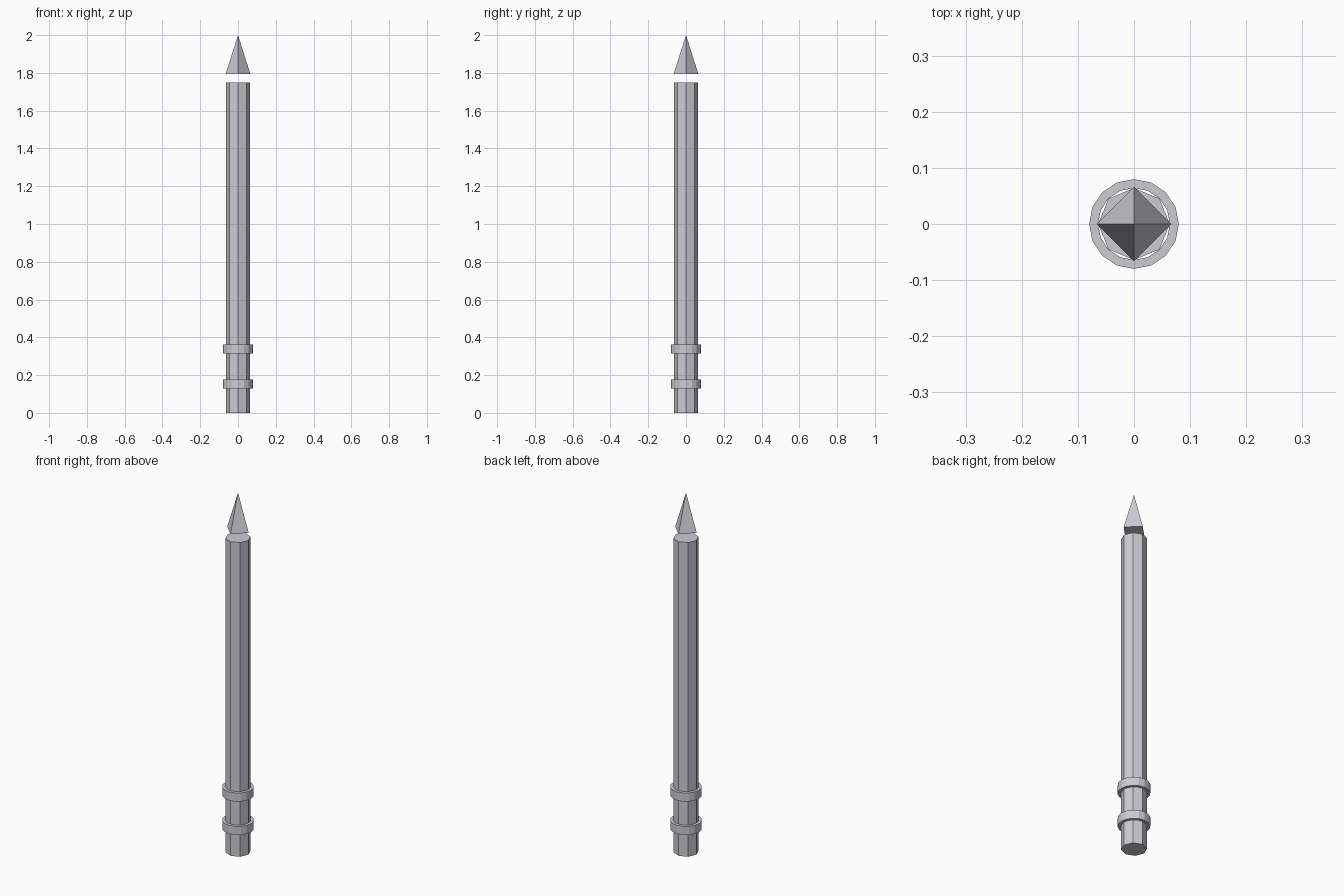
import bpy, bmesh

cube = bpy.data.objects.get("Cube")
if cube:
    bpy.data.objects.remove(cube, do_unlink=True)

# One plain grey for every part
grey = bpy.data.materials.new("steel_grey")
grey.use_nodes = True
colour = (0.6, 0.6, 0.65, 1)
grey.diffuse_color = colour
grey.node_tree.nodes["Principled BSDF"].inputs["Base Color"].default_value = colour


def finish(name, bm):
    bmesh.ops.recalc_face_normals(bm, faces=bm.faces)
    mesh = bpy.data.meshes.new(name)
    bm.to_mesh(mesh)
    bm.free()
    mesh.materials.append(grey)
    obj = bpy.data.objects.new(name, mesh)
    bpy.context.collection.objects.link(obj)
    return obj


def prism(name, sides, r_bottom, r_top, z0, z1):
    """Closed cone or prism with a corner on the x axis."""
    bm = bmesh.new()
    bmesh.ops.create_cone(bm, cap_ends=True, segments=sides, radius1=r_bottom,
                          radius2=r_top, depth=z1 - z0)
    bmesh.ops.remove_doubles(bm, verts=bm.verts, dist=1e-5)
    bmesh.ops.translate(bm, verts=bm.verts, vec=(0, 0, (z0 + z1) / 2))
    return finish(name, bm)


def collar(name, sides, r_in, r_out, z0, z1):
    """Open band: a rectangular section swept around the shaft."""
    bm = bmesh.new()
    section = [(r_in, z0), (r_out, z0), (r_out, z1), (r_in, z1)]
    verts = [bm.verts.new((r, 0, z)) for r, z in section]
    edges = [bm.edges.new((verts[i], verts[(i + 1) % 4])) for i in range(4)]
    bmesh.ops.spin(bm, geom=verts + edges, axis=(0, 0, 1), cent=(0, 0, 0),
                   angle=6.2831853, steps=sides, use_merge=True)
    return finish(name, bm)


# Octagonal shaft and the four-sided point floating above it
prism("shaft", 8, 0.064, 0.064, 0, 1.75)
prism("point", 4, 0.066, 0, 1.793, 2)

# Two collars near the foot
collar("lower_collar", 16, 0.064, 0.08, 0.129, 0.177)
collar("upper_collar", 16, 0.064, 0.08, 0.315, 0.363)
